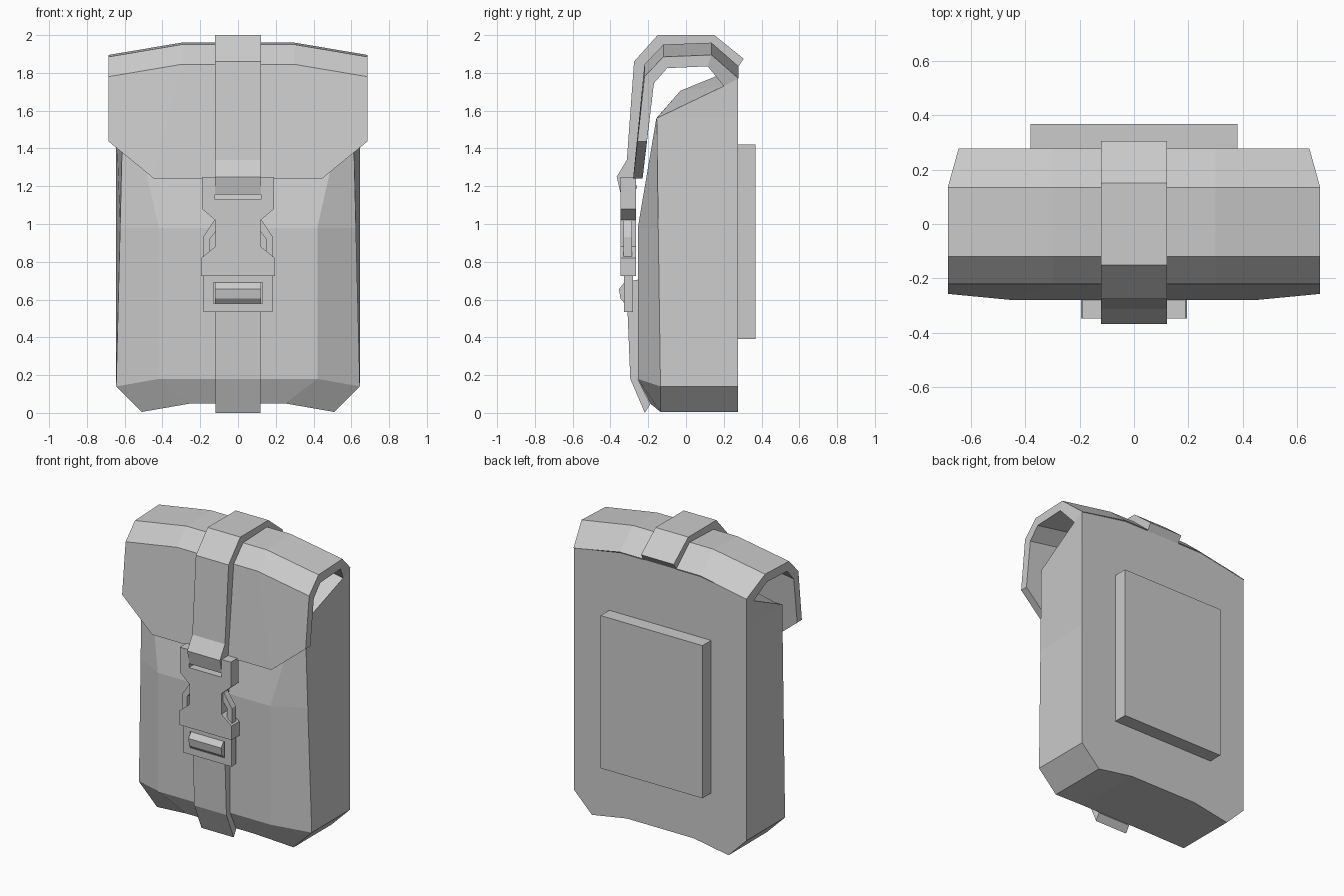
import bpy, bmesh

if "Cube" in bpy.data.objects:
    bpy.data.objects.remove(bpy.data.objects["Cube"])


def finish(bm, name):
    bmesh.ops.recalc_face_normals(bm, faces=bm.faces[:])
    me = bpy.data.meshes.new(name)
    bm.to_mesh(me)
    bm.free()
    ob = bpy.data.objects.new(name, me)
    bpy.context.collection.objects.link(ob)
    return ob


def loft(name, rings, caps):
    """Skin closed rings; caps lists index groups that close both ends."""
    bm = bmesh.new()
    rows = [[bm.verts.new(p) for p in r] for r in rings]
    n = len(rows[0])
    for a, b in zip(rows, rows[1:]):
        for i in range(n):
            j = (i + 1) % n
            bm.faces.new((a[i], a[j], b[j], b[i]))
    for row in (rows[0], rows[-1]):
        for c in caps:
            bm.faces.new([row[i] for i in c])
    return finish(bm, name)


def prism(name, pts, lo, hi, axis):
    """Extrude a polygon along x (pts = y,z) or along y (pts = x,z)."""
    place = (lambda p, d: (d, p[0], p[1])) if axis == 'x' else (lambda p, d: (p[0], d, p[1]))
    return loft(name, [[place(p, d) for p in pts] for d in (lo, hi)], [range(len(pts))])


def box(name, x0, x1, y0, y1, z0, z1):
    return prism(name, [(x0, z0), (x1, z0), (x1, z1), (x0, z1)], y0, y1, 'y')


def flip(pts):
    return [(-p[0],) + tuple(p[1:]) for p in reversed(pts)]


# Pouch body: half sections (back middle, back corner, front corner, front crease)
sections = [
    [(.25, .275, .05), (.51, .275, .005), (.51, -.135, .005), (.25, -.19, .05)],
    [(.27, .275, .14), (.645, .275, .14), (.645, -.135, .14), (.42, -.255, .18)],
    [(.28, .275, .98), (.645, .275, .98), (.624, -.147, .98), (.42, -.255, .98)],
    [(.3, .275, 1.56), (.645, .275, 1.56), (.61, -.155, 1.56), (.55, -.157, 1.56)],
    [(.3, .275, 1.83), (.645, .275, 1.77), (.645, .2, 1.73), (.3, -.03, 1.705)],
]
loft("pouch_body", [s + flip(s) for s in sections],
     [(0, 1, 2, 3), (0, 3, 4, 7), (4, 5, 6, 7)])

# Lid flap: middle profile (y, z), outer then inner, with drooping sides
outer = [(-.28, 1.24), (-.22, 1.845), (-.12, 1.95), (.135, 1.96), (.278, 1.835)]
inner = [(.2, 1.795), (.115, 1.9), (-.1, 1.89), (-.17, 1.81), (-.23, 1.24)]
profile = outer + inner
mid, side = [], []
for i, (y, z) in enumerate(profile):
    lip = i in (0, 9)
    mid.append((.445 if lip else .3, y, z))
    side.append((.645 if i in (4, 5) else .685,
                 y + .023 if lip else y, 1.437 if lip else z - .065))
mirror = lambda col: [(-x, y, z) for x, y, z in col]
loft("lid_flap", [side, mid, mirror(mid), mirror(side)],
     [(i, i + 1, 8 - i, 9 - i) for i in range(4)])

# Back pad
box("back_pad", -.38, .38, .27, .368, .39, 1.42)

# Upper strap, folded over the buckle at its lower end
prism("upper_strap", [
    (.275, 1.83), (.305, 1.875), (.15, 2), (-.15, 2), (-.275, 1.86),
    (-.313, 1.34), (-.367, 1.25), (-.345, 1.155), (-.3, 1.155), (-.258, 1.19),
    (-.275, 1.24), (-.22, 1.845), (-.12, 1.95), (.135, 1.96)], -.122, .122, 'x')

# Lower strap and its fold around the ladder bar
prism("lower_strap", [
    (-.19, .045), (-.218, 0), (-.295, .18), (-.31, .55), (-.305, .68),
    (-.285, .7), (-.255, .705), (-.255, .18)], -.12, .12, 'x')
prism("strap_fold", [
    (-.3, .58), (-.325, .58), (-.347, .605), (-.355, .655), (-.325, .692),
    (-.3, .692)], -.122, .122, 'x')

# Buckle plate with waist, upper posts and bar
half = [(.19, 1.13), (.19, 1.08), (.12, 1.02), (.12, .88), (.195, .82), (.195, .725)]
prism("buckle_plate", half + flip(half), -.348, -.265, 'y')
for s, tag in ((1, "right"), (-1, "left")):
    x0, x1 = sorted((s * .122, s * .19))
    box("buckle_post_" + tag, x0, x1, -.348, -.265, 1.13, 1.25)
    # Side release prong
    prong = [(.11, 1.02), (.125, 1.02), (.185, .93), (.185, .8),
             (.15, .8), (.15, .92), (.11, .97)]
    prism("buckle_prong_" + tag, [(s * x, z) for x, z in prong], -.33, -.287, 'y')
    # Ladder frame sides
    x0, x1 = sorted((s * .13, s * .182))
    box("ladder_side_" + tag, x0, x1, -.328, -.28, .58, .69)
box("buckle_bar", -.125, .125, -.325, -.28, 1.18, 1.24)
box("ladder_top", -.182, .182, -.328, -.28, .69, .73)
box("ladder_bottom", -.182, .182, -.328, -.28, .535, .58)
